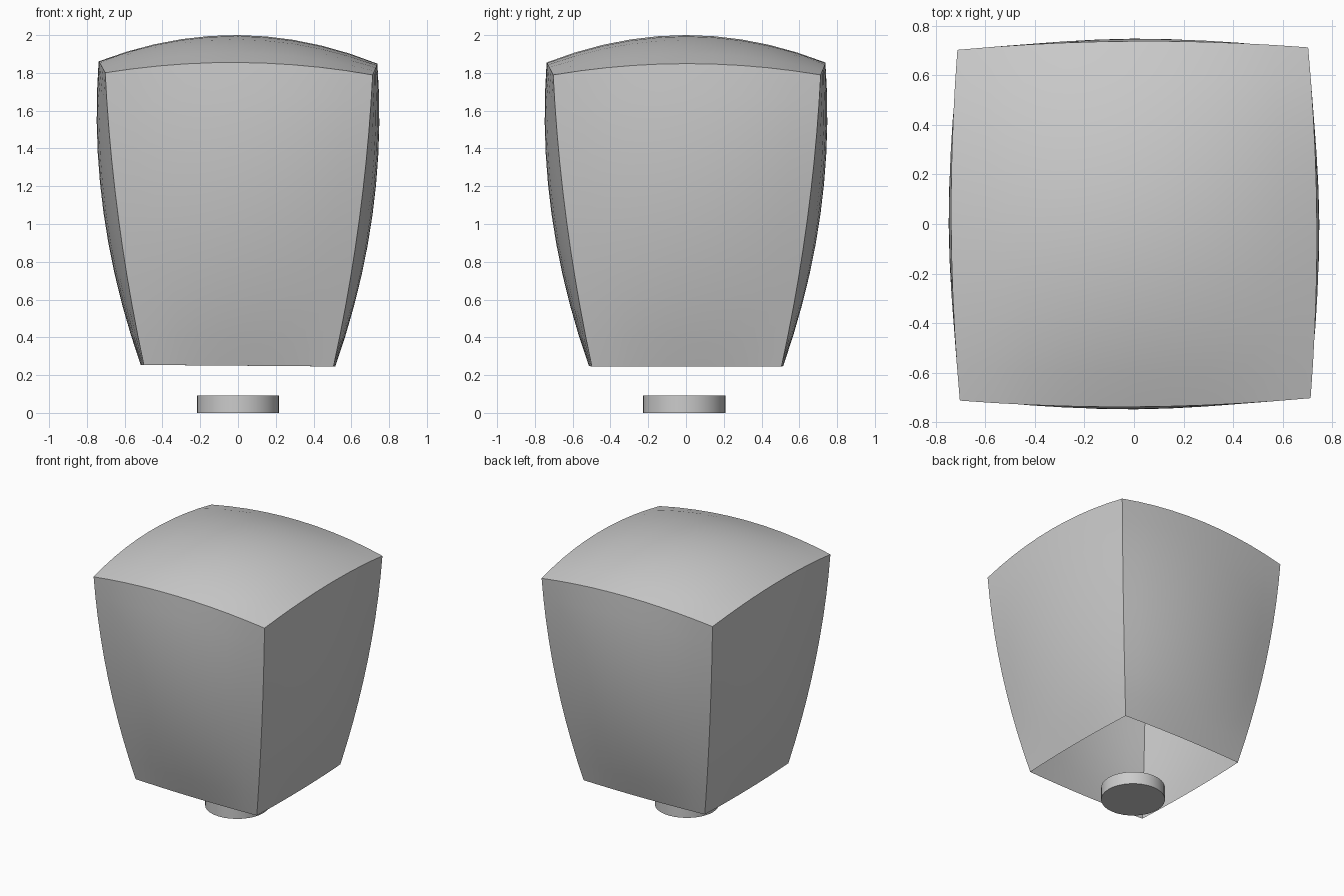
import bpy, bmesh
from math import radians, cos, sin

if "Cube" in bpy.data.objects:
    bpy.data.objects.remove(bpy.data.objects["Cube"])

N = 10  # segments per patch


def bez(a, b, c, t):
    return a * (1 - t) ** 2 + 2 * b * t * (1 - t) + c * t * t


def side_point(u, t):
    """Point on the +x wall: u across (-1..1), t up (0..1)."""
    mid = bez(0.515, 0.7975, 0.738, t)      # half width at wall centre
    corner = bez(0.502, 0.669, 0.708, t)    # half width at corner
    z = 0.25 + t * (1.855 - 0.06 * u * u - 0.25)
    return mid - (mid - corner) * u * u, corner * u, z


def top_point(u, v):
    """Domed lid whose rim matches the top of the walls."""
    x = u * (0.738 - 0.03 * v * v)
    y = v * (0.738 - 0.03 * u * u)
    return x, y, 2.0 - 0.145 * (u * u + v * v) + 0.085 * u * u * v * v


def patch(bm, fn):
    rows = [[bm.verts.new(fn(i / N, j / N)) for i in range(N + 1)] for j in range(N + 1)]
    for j in range(N):
        for i in range(N):
            bm.faces.new((rows[j][i], rows[j][i + 1], rows[j + 1][i + 1], rows[j + 1][i]))


def finish(bm, name):
    mesh = bpy.data.meshes.new(name)
    bm.to_mesh(mesh)
    bm.free()
    ob = bpy.data.objects.new(name, mesh)
    bpy.context.collection.objects.link(ob)
    bpy.ops.object.select_all(action='DESELECT')
    ob.select_set(True)
    bpy.context.view_layer.objects.active = ob
    bpy.ops.object.shade_smooth_by_angle(angle=radians(30))
    return ob


# Hollow shell: four bulged walls and a domed lid, open underneath
bm = bmesh.new()
for k in range(4):
    c, s = round(cos(radians(90 * k))), round(sin(radians(90 * k)))

    def wall(a, b):
        x, y, z = side_point(2 * a - 1, b)
        return c * x - s * y, s * x + c * y, z
    patch(bm, wall)
patch(bm, lambda a, b: top_point(2 * a - 1, 2 * b - 1))
bmesh.ops.remove_doubles(bm, verts=bm.verts, dist=0.002)
for v in bm.verts:
    v.co.z -= 0.008 * v.co.x  # slight lean
shell = finish(bm, "shell")
shell.rotation_euler.z = radians(0.4)

# Small round disc below the opening
bm = bmesh.new()
bmesh.ops.create_cone(bm, cap_ends=True, segments=32, radius1=0.218, radius2=0.218, depth=0.093)
disc = finish(bm, "base_disc")
disc.location = (0, -0.01, 0.0465)
